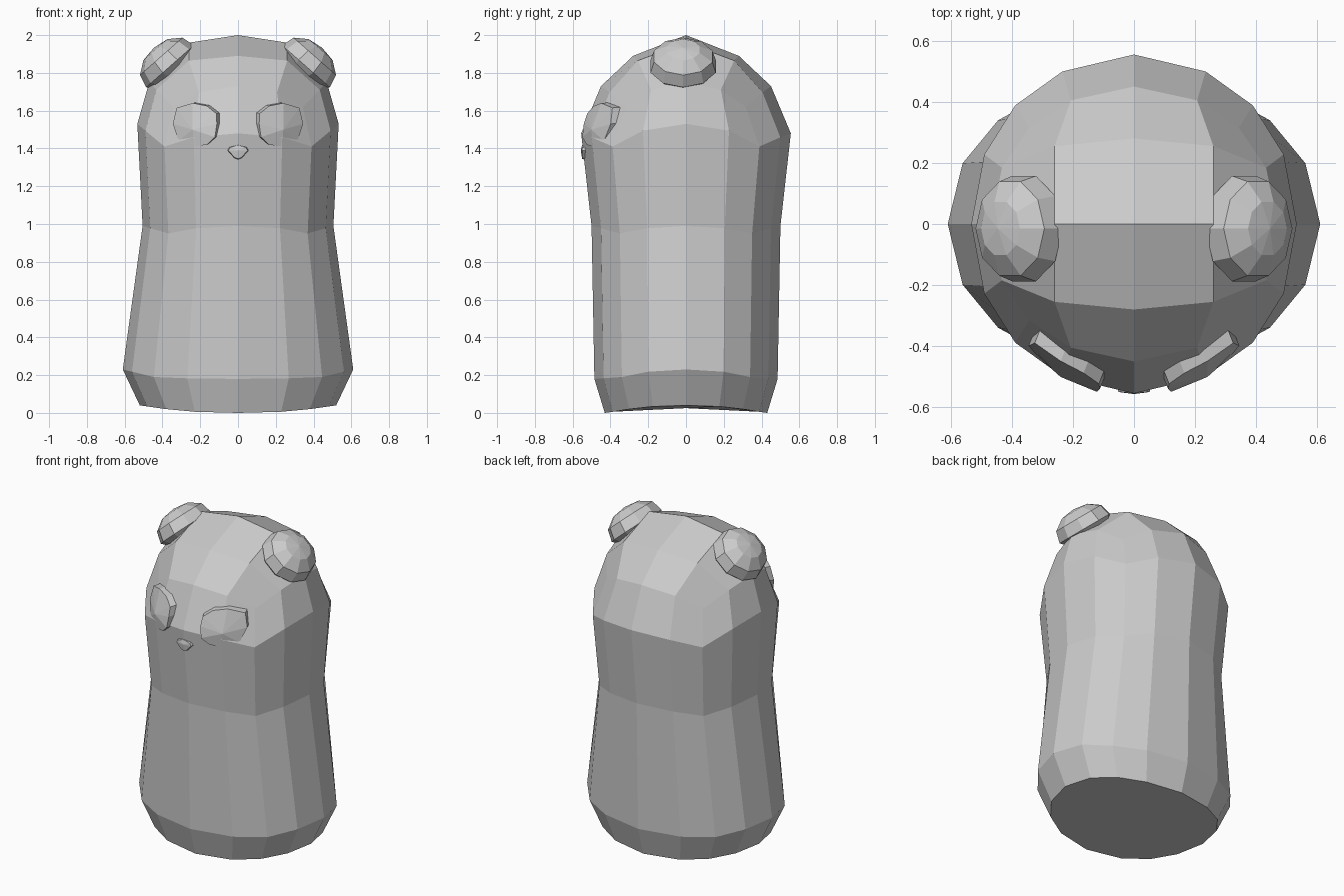
import bpy, bmesh, math
from mathutils import Vector, Matrix

if "Cube" in bpy.data.objects:
    bpy.data.objects.remove(bpy.data.objects["Cube"])


def finish(name, bm, mirror=False):
    bmesh.ops.recalc_face_normals(bm, faces=bm.faces)
    me = bpy.data.meshes.new(name)
    bm.to_mesh(me)
    bm.free()
    ob = bpy.data.objects.new(name, me)
    bpy.context.collection.objects.link(ob)
    if mirror:
        mod = ob.modifiers.new("mirror", 'MIRROR')
        mod.use_mirror_merge = False
    return ob


def bridge(bm, a, b):
    n = len(a)
    for i in range(n):
        bm.faces.new((a[i], a[(i + 1) % n], b[(i + 1) % n], b[i]))


def quarter_ring(bm, pts):
    """16-sided ring from five points running side -> front."""
    ring = []
    for k in range(16):
        m = k % 8
        x, y, z = pts[m if m <= 4 else 8 - m]
        sx = -1 if 4 < k < 12 else 1
        sy = -1 if k > 8 else 1
        ring.append(bm.verts.new((sx * x, sy * y, z)))
    return ring


# Body: five rings, closed by a square quad cap on the head
FX, FY = (1, .92, .73, .44, 0), (0, .41, .70, .90, 1)
profile = [  # rx, ry, z at side, corner and front
    (.52, .43, .04, .02, .0),
    (.61, .485, .23, .19, .18),
    (.505, .50, .99, .95, .99),
    (.533, .555, 1.53, 1.41, 1.48),
    (.47, .45, 1.75, 1.62, 1.73)]
bm = bmesh.new()
rings = []
for rx, ry, zs, zc, zf in profile:
    zz = (zs, zs * .7 + zc * .3, zc, zf * .7 + zc * .3, zf)
    rings.append(quarter_ring(bm, [(rx * a, ry * b, z) for a, b, z in zip(FX, FY, zz)]))
for a, b in zip(rings, rings[1:]):
    bridge(bm, a, b)
bm.faces.new(rings[0])
grid = {}
for k, v in enumerate(rings[-1]):
    a = math.radians(k * 22.5)
    s = 2 / max(abs(math.cos(a)), abs(math.sin(a)))
    grid[round(s * math.cos(a)), round(s * math.sin(a))] = v
cap_z = {(0, 0): 2.0, (1, 0): 1.96, (0, 1): 1.89, (1, 1): 1.865}
for i in (-1, 0, 1):
    for j in (-1, 0, 1):
        y = .28 if i == 0 else .255
        grid[i, j] = bm.verts.new((i * .26, j * y, cap_z[abs(i), abs(j)]))
# perimeter cells next to the corners use the rounded grid positions
for i in range(-2, 2):
    for j in range(-2, 2):
        bm.faces.new([grid[c] for c in ((i, j), (i + 1, j), (i + 1, j + 1), (i, j + 1))])
finish("body", bm)

# Ears: faceted domes leaning outwards on the head
bm = bmesh.new()
axis = Vector((.66, 0, .75))
mat = Matrix.Translation((.36, -.015, 1.835)) @ axis.to_track_quat('Z', 'Y').to_matrix().to_4x4()
prev = None
for r, h in ((.14, -.03), (.168, 0), (.15, .07), (.085, .117)):
    ring = [bm.verts.new(mat @ Vector((r * math.cos(t), r * 1.07 * math.sin(t), h)))
            if abs(axis.x) < 0 else
            bm.verts.new(mat @ Vector((r * math.cos(t), r * math.sin(t), h)))
            for t in [math.tau * (k + .5) / 10 for k in range(10)]]
    if prev:
        bridge(bm, prev, ring)
    else:
        bm.faces.new(ring)
    prev = ring
tip = bm.verts.new(mat @ Vector((0, 0, .13)))
for k in range(10):
    bm.faces.new((prev[k], prev[(k + 1) % 10], tip))
for v in bm.verts:
    v.co.y = -.015 + (v.co.y + .015) * 1.08
finish("ears", bm, mirror=True)


def plate(name, front, centre, back, mirror=False):
    """Thin faceted plate: fanned front, rim and flat back."""
    bm = bmesh.new()
    f = [bm.verts.new(p) for p in front]
    b = [bm.verts.new(p) for p in back]
    c = bm.verts.new(centre)
    n = len(f)
    bridge(bm, f, b)
    bm.faces.new(b)
    for k in range(n):
        bm.faces.new((f[k], f[(k + 1) % n], c))
    finish(name, bm, mirror)


# Eye patches: rounded plates following the curve of the face
def eye_y(x, z):
    y = -.555 + .46 * (min(x, .25) - .114) + .83 * max(x - .25, 0)
    return y + (.3 * (z - 1.48) if z > 1.48 else .1 * (1.48 - z))


outline = [(.112, 1.53), (.115, 1.585), (.165, 1.625), (.24, 1.64), (.325, 1.615),
           (.345, 1.53), (.315, 1.44), (.235, 1.41), (.165, 1.42), (.122, 1.46)]
front = [(x, eye_y(x, z), z) for x, z in outline]
plate("eye_patches", front, (.24, eye_y(.24, 1.48) - .004, 1.5),
      [(x - .02, y + .05, z + .004) for x, y, z in front], mirror=True)

# Nose: small pointed plate
shape = [(-.06, 1.39), (-.05, 1.41), (0, 1.425), (.05, 1.41), (.06, 1.39), (.022, 1.345), (0, 1.335), (-.022, 1.345)]
plate("nose", [(x * .85, -.55, 1.385 + (z - 1.385) * .8) for x, z in shape],
      (0, -.557, 1.39), [(x, -.515, z) for x, z in shape])
